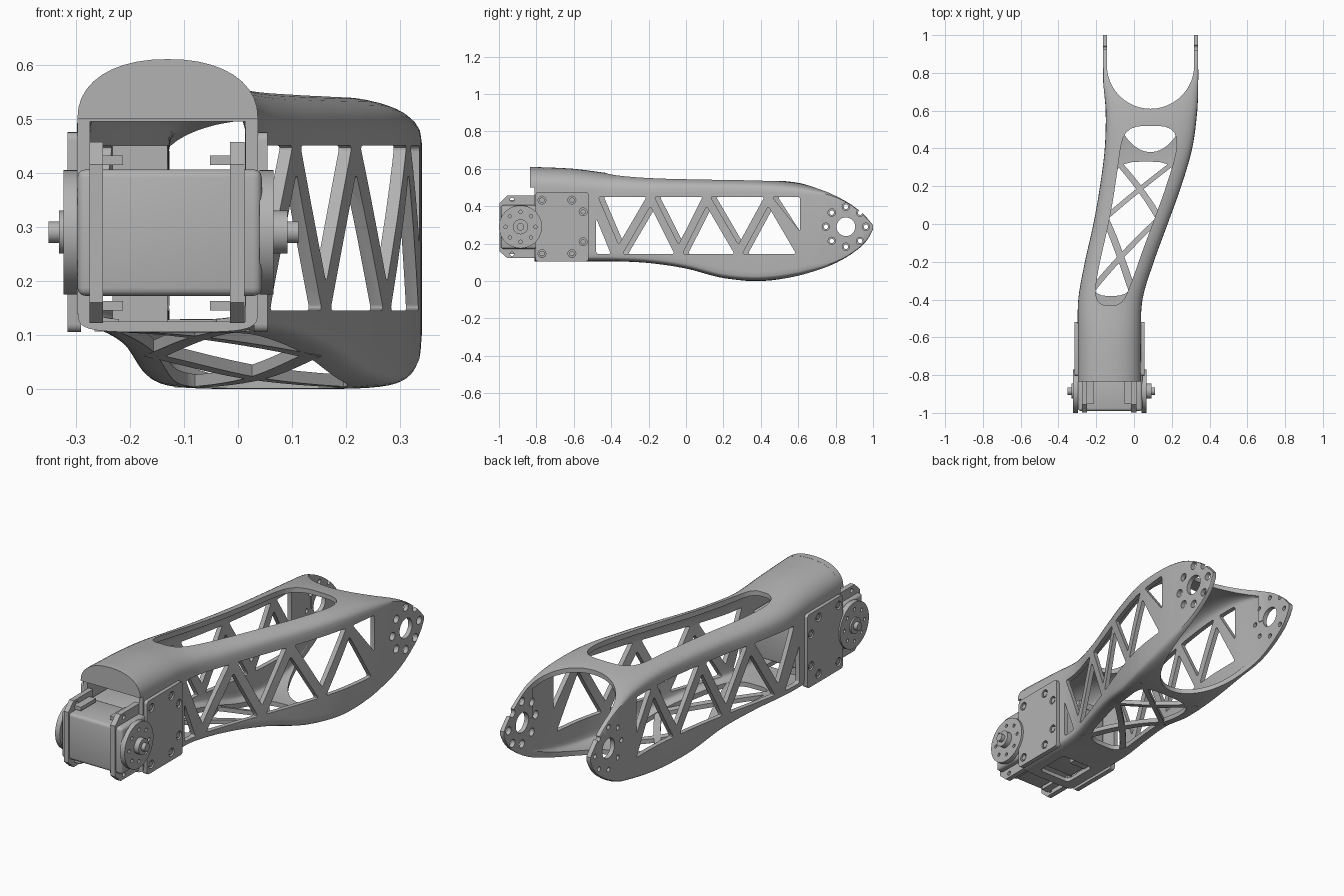
import bpy, bmesh, math
from mathutils import Vector

if "Cube" in bpy.data.objects:
    bpy.data.objects.remove(bpy.data.objects["Cube"])

grey = bpy.data.materials.new("plain grey")
grey.use_nodes = True
grey.diffuse_color = (0.45, 0.45, 0.45, 1)
grey.node_tree.nodes["Principled BSDF"].inputs["Base Color"].default_value = grey.diffuse_color

# Stations along the arm: y, right edge, left edge, top, bottom, shoulder height
STATIONS = [
    (-.81, -.297, .037, .61, .105, .11), (-.6, -.297, .037, .6, .105, .11),
    (-.4, -.295, .045, .575, .105, .1), (-.2, -.26, .105, .558, .095, .09),
    (0, -.215, .178, .55, .065, .08), (.2, -.18, .25, .547, .014, .075),
    (.4, -.155, .308, .543, 0, .07), (.6, -.15, .335, .525, .025, .06),
    (.75, -.163, .34, .485, .07, .03), (.85, -.165, .34, .435, .12, .015),
    (.94, -.165, .34, .37, .185, .01), (.98, -.165, .34, .325, .235, .005),
    (1, -.165, .34, .3, .275, .003)]
FORK_Y, AXIS_Z, SERVO_Y = .855, .29, -.885


def at(y):
    """Smoothly interpolated station at y."""
    last = len(STATIONS) - 1
    i = max(k for k in range(last) if k == 0 or STATIONS[k][0] <= y)
    a, b = STATIONS[i], STATIONS[i + 1]
    before, after = STATIONS[max(i - 1, 0)], STATIONS[min(i + 2, last)]
    d = b[0] - a[0]
    t = (y - a[0]) / d
    out = []
    for c in range(1, 6):
        m0 = (b[c] - before[c]) / (b[0] - before[0]) * d
        m1 = (after[c] - a[c]) / (after[0] - a[0]) * d
        k = b[c] - a[c]
        out.append(a[c] + t * (m0 + t * (3 * k - 2 * m0 - m1 + t * (m0 + m1 - 2 * k))))
    return out


def finish(name, bm):
    bmesh.ops.recalc_face_normals(bm, faces=bm.faces)
    mesh = bpy.data.meshes.new(name)
    bm.to_mesh(mesh)
    bm.free()
    mesh.materials.append(grey)
    obj = bpy.data.objects.new(name, mesh)
    bpy.context.collection.objects.link(obj)
    return obj


def smooth(obj):
    bpy.ops.object.select_all(action='DESELECT')
    obj.select_set(True)
    bpy.context.view_layer.objects.active = obj
    bpy.ops.object.shade_smooth_by_angle(angle=math.radians(35))
    return obj


def prism(name, pts, axis, lo, hi, corner=0):
    """Extrude a flat outline along an axis, with optional rounded corners."""
    place = {'X': lambda u, v: (lo, u, v), 'Y': lambda u, v: (u, lo, v), 'Z': lambda u, v: (u, v, lo)}
    bm = bmesh.new()
    bm.faces.new([bm.verts.new(place[axis](u, v)) for u, v in pts])
    if corner:
        bmesh.ops.bevel(bm, geom=bm.verts[:], offset=corner, segments=4, profile=.5, affect='VERTICES')
    new = bmesh.ops.extrude_face_region(bm, geom=bm.faces[:])["geom"]
    step = Vector([(hi - lo) * (a == axis) for a in "XYZ"])
    bmesh.ops.translate(bm, vec=step, verts=[g for g in new if isinstance(g, bmesh.types.BMVert)])
    return finish(name, bm)


def circle(u, v, r, n=32):
    return [(u + r * math.cos(math.tau * k / n), v + r * math.sin(math.tau * k / n)) for k in range(n)]


def rect(u0, v0, u1, v1):
    return [(u0, v0), (u1, v0), (u1, v1), (u0, v1)]


def box(name, x, y, z, bevel=0):
    obj = prism(name, rect(x[0], y[0], x[1], y[1]), 'Z', *z)
    if bevel:
        bm = bmesh.new()
        bm.from_mesh(obj.data)
        bmesh.ops.bevel(bm, geom=bm.edges[:], offset=bevel, segments=3, profile=.5, affect='EDGES')
        bm.to_mesh(obj.data)
        bm.free()
    return smooth(obj)


def cut(obj, *cutters):
    bpy.context.view_layer.objects.active = obj
    for c in cutters:
        mod = obj.modifiers.new("cut", 'BOOLEAN')
        mod.object, mod.operation, mod.solver = c, 'DIFFERENCE', 'EXACT'
        bpy.ops.object.modifier_apply(modifier=mod.name)
        bpy.data.objects.remove(c)


def power(v, e):
    return math.copysign(abs(v) ** e, v)


def section(y, inset=0):
    """Cross-section: domed top and softly squared bottom."""
    xl, xr, top, bot, h = at(y)
    xl, xr, top, bot = xl + inset, xr - inset, top - inset, bot + inset
    cx, w, low = (xl + xr) / 2, (xr - xl) / 2, min(h, .05)
    e = .9 if y < -.6 else .9 - .25 * min((y + .6) / .6, 1)
    n, pts = 20, []
    for k in range(n + 1):
        a = math.pi * k / n
        pts.append((cx + w * power(math.cos(a), e), top - h + h * math.sin(a) ** e))
    for k in range(n + 1):
        a = math.pi * (1 + k / n)
        pts.append((cx + w * power(math.cos(a), .4), bot + low - low * abs(math.sin(a)) ** .4))
    return pts


def loft(name, y0, y1, inset=0):
    ys = {s[0] for s in STATIONS if y0 < s[0] < y1} | {y0 + (y1 - y0) * k / 47 for k in range(48)}
    bm = bmesh.new()
    rings = [[bm.verts.new((x, y, z)) for x, z in section(y, inset)] for y in sorted(ys)]
    for a, b in zip(rings, rings[1:]):
        for k in range(len(a)):
            j = (k + 1) % len(a)
            bm.faces.new((a[k], a[j], b[j], b[k]))
    bm.faces.new(rings[0])
    bm.faces.new(rings[-1])
    return finish(name, bm)


def long_window(y0, y1, margin, lo, hi):
    """Rounded opening that follows the sweep of the arm."""
    sides = [[], []]
    for k in range(25):
        u = -math.cos(math.pi * k / 24)
        y = (y0 + y1) / 2 + u * (y1 - y0) / 2
        xl, xr = at(y)[:2]
        half = ((xr - xl) / 2 - margin) * max(1 - abs(u) ** 9, .0) ** .3
        if k in (0, 24):
            half = .03
        sides[0].append(((xl + xr) / 2 - half, y))
        sides[1].append(((xl + xr) / 2 + half, y))
    return prism("window_cutter", sides[0] + sides[1][::-1], 'Z', lo, hi)


def fork_gap(depth, lo, hi):
    arc = [(.0875 - .231 * math.cos(math.pi * k / 24), .84 - depth * math.sin(math.pi * k / 24))
           for k in range(25)]
    return prism("fork_cutter", arc + [(.3185, 1.1), (-.1435, 1.1)], 'Z', lo, hi)


# Hollow arm shell with a fork at the back and a servo bay at the front
arm = loft("arm_shell", -.81, 1)
cut(arm, loft("hollow_cutter", -.78, .78, .023),
    prism("bay_cutter", rect(-.274, .125, .014, .495), 'Y', -.9, -.7),
    fork_gap(.23, AXIS_Z, .8), fork_gap(.46, -.2, AXIS_Z + .001),
    long_window(-.43, .52, .08, .46, .8), long_window(-.38, .33, .06, -.2, .134),
    prism("bay_floor_cutter", rect(-.22, -.76, -.04, -.58), 'Z', 0, .15, .02))

# Zigzag truss openings in both side walls
LOW, HIGH, BAR = .145, .45, .021
for shift, lo, hi in ((0, -.05, .6), (.03, -.6, -.05)):
    start, end = -.48, .61
    tops = [-.49 + shift, -.19 + shift, .11 + shift, .44 + shift]
    feet = [-.36 + shift, -.04 + shift, .28 + shift, .61 + shift]
    shapes = [[(start, LOW), (feet[0] - 2 * BAR, LOW), (start, LOW + .19)]]
    for i in range(3):
        shapes.append([(tops[i] + BAR, HIGH), (feet[i], LOW + .05), (tops[i + 1] - BAR, HIGH)])
        shapes.append([(feet[i] + BAR, LOW), (min(feet[i + 1] - BAR, end), LOW), (tops[i + 1], HIGH - .05)])
    shapes.append([(tops[3] + BAR, HIGH), (end, HIGH), (end, LOW + .12)])
    cut(arm, *[prism("truss_cutter", s, 'X', lo, hi, .012) for s in shapes])

# Bearing holes in the fork plates
for lo, hi, r in ((.1, .6, .02), (-.6, .1, .012)):
    cut(arm, prism("hub_cutter", circle(FORK_Y, AXIS_Z, .05), 'X', lo, hi),
        *[prism("bolt_cutter", circle(u, v, r, 16), 'X', lo, hi)
          for u, v in circle(FORK_Y, AXIS_Z, .107, 8)])
smooth(arm)


# Crossed braces under the arm
def brace(name, y0, y1, flip):
    bm = bmesh.new()
    rings = []
    for k in range(13):
        t = k / 12
        y = y0 + (y1 - y0) * t
        xl, xr, _, bot, _ = at(y)
        s = .14 + .72 * (1 - t if flip else t)
        x = xl + (xr - xl) * s
        rings.append([bm.verts.new((x + dx, y, bot + dz))
                      for dx, dz in rect(-.02, .002, .02, .024)])
    for a, b in zip(rings, rings[1:]):
        for k in range(4):
            j = (k + 1) % 4
            bm.faces.new((a[k], a[j], b[j], b[k]))
    bm.faces.new(rings[0])
    bm.faces.new(rings[-1])
    smooth(finish(name, bm))


for part, y0, y1 in (("front", -.38, .03), ("rear", .03, .34)):
    for flip in (False, True):
        brace(part + "_brace", y0, y1, flip)

# Domed visor lip
dome = [(x, z) for x, z in section(-.81) if z > .499]
smooth(prism("visor_lip", dome, 'Y', -.833, -.8))

# Mounting plates with screw holes
for side, lo, hi in (("left", .03, .055), ("right", -.315, -.29)):
    plate = prism(side + "_mount_plate", rect(-.805, .105, -.52, .475), 'X', lo, hi, .015)
    for y, dz in ((-.77, .143), (-.61, .143), (-.55, .08)):
        cut(plate, *[prism("screw_cutter", circle(y, AXIS_Z + s * dz, .021, 16), 'X', lo - .1, hi + .1)
                     for s in (-1, 1)])
        for s in (-1, 1):
            mid = (lo + hi) / 2
            smooth(prism("screw", circle(y, AXIS_Z + s * dz, .014, 12), 'X', mid - .01, mid + .009))
    smooth(plate)

# Servo motor
box("servo_front", (-.297, .044), (-.99, -.79), (.172, .406), .015)
box("servo_rear", (-.27, .01), (-.8, -.55), (.172, .406), .01)
box("servo_connector", (-.232, -.13), (-.64, -.57), (.125, .45))
flange = [(-.998, .16), (-.955, .122), (-.8, .122), (-.8, .457), (-.955, .457), (-.998, .415)]
for lo, hi in ((-.275, -.25), (-.015, .012)):
    tab = prism("servo_flange", flange, 'X', lo, hi)
    cut(tab, *[prism("tab_cutter", circle(-.93, AXIS_Z + s * .145, .011, 12), 'X', lo - .1, hi + .1)
               for s in (-1, 1)])
    smooth(tab)
for x in (-.255, -.052):
    for z in (.145, .414):
        box("servo_tab", (x, x + .022 + .02), (-.95, -.83), (z, z + .018))

# Output horns and shafts on both sides
for side, base, d in (("left", .04, 1), ("right", -.297, -1)):
    horn = prism(side + "_horn", circle(SERVO_Y, AXIS_Z, .115, 48), 'X', base, base + d * .026)
    cut(horn, *[prism("dot_cutter", circle(u, v, .009, 12), 'X', base + d * .012, base + d * .1)
                for u, v in circle(SERVO_Y, AXIS_Z, .08, 8)])
    smooth(horn)
    reach = .052 if d > 0 else .034
    smooth(prism(side + "_hub", circle(SERVO_Y, AXIS_Z, .04), 'X', base, base + d * reach))
    smooth(prism(side + "_shaft", circle(SERVO_Y, AXIS_Z, .02), 'X', base, base + d * (reach + .02)))
